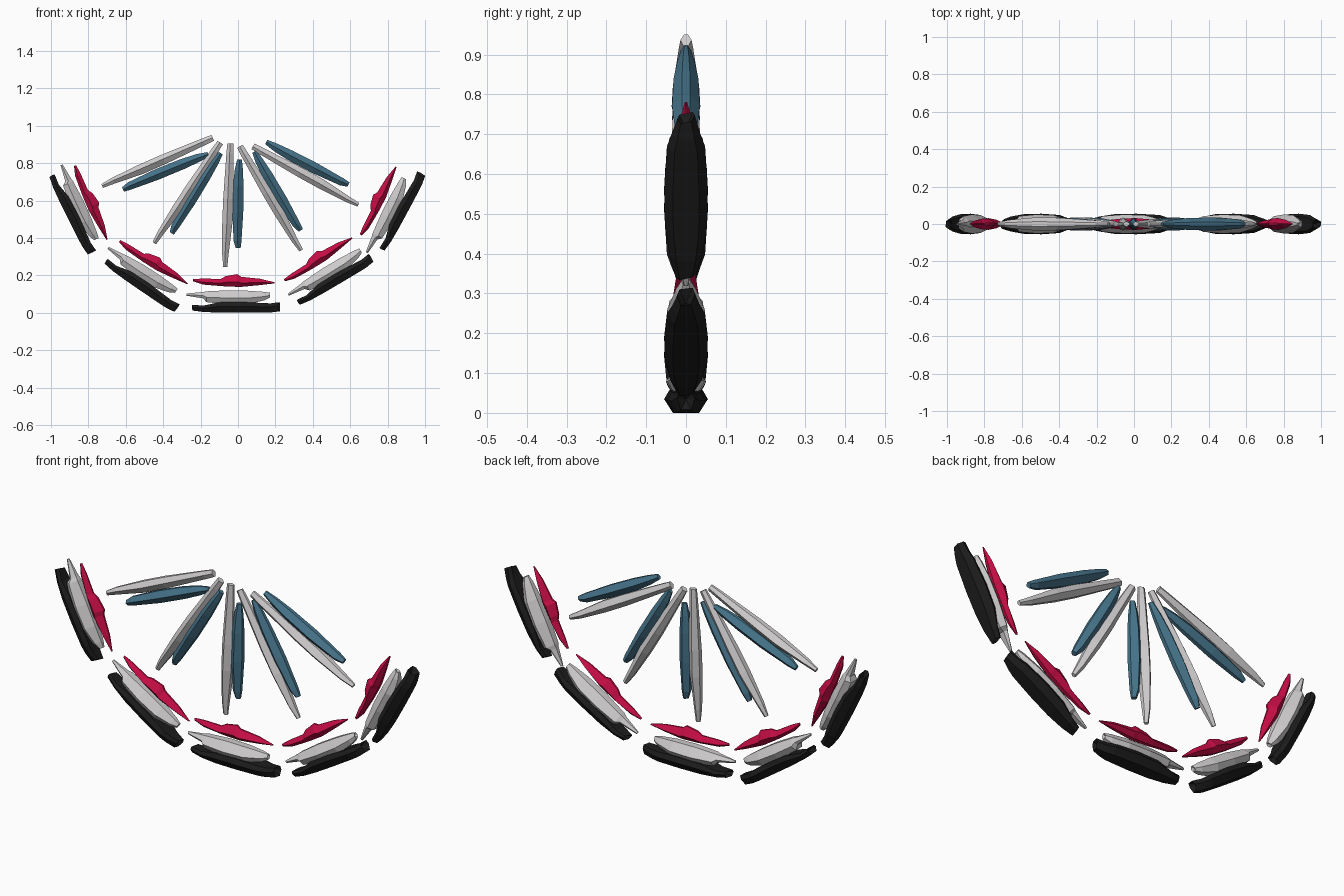
import bpy, bmesh
from mathutils import Vector


def material(name, rgb):
    m = bpy.data.materials.new(name)
    m.diffuse_color = (*rgb, 1)
    return m


WHITE = material("pale grey", (0.62, 0.60, 0.61))
BLACK = material("near black", (0.012, 0.012, 0.012))
RED = material("crimson", (0.56, 0.004, 0.06))
BLUE = material("slate blue", (0.06, 0.17, 0.25))


def shard(name, mat, a, b, stations, top=0.4, bottom=0.4, waist=0.5, notch=0.0, skew=0.0):
    """Faceted sliver from a to b in the XZ plane.
    stations: (fraction along, lower edge, upper edge, half depth)"""
    a, b = Vector((a[0], 0, a[1])), Vector((b[0], 0, b[1]))
    axis = (b - a).normalized()
    side = Vector((-axis.z, 0, axis.x))
    bm = bmesh.new()
    rings = []
    last = len(stations) - 1
    for i, (t, lo, hi, d) in enumerate(stations):
        mid = lo + (hi - lo) * waist
        section = [(lo, -bottom * d), (lo, bottom * d), (mid, d),
                   (hi, top * d), (hi, -top * d), (mid, -d)]
        lean = skew if i in (0, last) else 0
        base = a.lerp(b, t)
        rings.append([bm.verts.new(base + side * v + Vector((0, y, 0)) + axis * lean * y)
                      for v, y in section])
    for r, s in zip(rings, rings[1:]):
        for k in range(6):
            j = (k + 1) % 6
            bm.faces.new((r[k], r[j], s[j], s[k]))
    # ends, hollowed into a forked notch where wanted
    for ring, sign in ((rings[0], 1), (rings[-1], -1)):
        c = sum((v.co for v in ring), Vector()) / 6 + axis * sign * notch
        cv = bm.verts.new(c)
        for k in range(6):
            bm.faces.new((ring[k], ring[(k + 1) % 6], cv))
    bmesh.ops.recalc_face_normals(bm, faces=bm.faces)
    me = bpy.data.meshes.new(name)
    bm.to_mesh(me)
    bm.free()
    me.materials.append(mat)
    ob = bpy.data.objects.new(name, me)
    bpy.context.collection.objects.link(ob)


# Outer black rim plates
black_profile = [(0, -0.018, 0.012, 0.026), (0.12, -0.026, 0.008, 0.040),
                 (0.3, -0.029, 0.026, 0.053), (0.55, -0.030, 0.028, 0.055),
                 (0.82, -0.030, 0.022, 0.048), (0.9, -0.029, 0.020, 0.036),
                 (1, -0.022, 0.026, 0.022)]
for i, (a, b) in enumerate([((-0.99, 0.73), (-0.785, 0.325)), ((-0.70, 0.275), (-0.33, 0.025)),
                            ((-0.24, 0.03), (0.22, 0.03)), ((0.325, 0.06), (0.71, 0.29)),
                            ((0.77, 0.345), (0.98, 0.74))]):
    shard(f"outer_plate_{i + 1}", BLACK, a, b, black_profile,
          top=0.75, bottom=0.6, waist=0.6, notch=0.035, skew=0.25)

# Pale middle rim plates, with a long spike at one end
pale_profile = [(0, -0.004, 0.008, 0.006), (0.2, -0.016, 0.018, 0.028),
                (0.24, -0.036, 0.022, 0.042), (0.5, -0.045, 0.030, 0.051),
                (0.75, -0.040, 0.030, 0.047), (0.93, -0.020, 0.026, 0.026),
                (1, -0.004, 0.022, 0.012)]
for i, (a, b) in enumerate([((-0.945, 0.79), (-0.765, 0.39)), ((-0.695, 0.345), (-0.335, 0.11)),
                            ((-0.275, 0.095), (0.17, 0.085)), ((0.27, 0.095), (0.66, 0.325)),
                            ((0.69, 0.32), (0.895, 0.715))]):
    shard(f"middle_plate_{i + 1}", WHITE, a, b, pale_profile,
          top=0.35, bottom=0.6, waist=0.45, notch=0.01)

# Crimson inner rim shards with a stepped inner edge
red_profile = [(0, -0.002, 0.010, 0.004), (0.12, -0.018, 0.014, 0.016),
               (0.34, -0.024, 0.014, 0.026), (0.40, -0.025, 0.030, 0.029),
               (0.54, -0.026, 0.042, 0.031), (0.59, -0.026, 0.028, 0.031),
               (0.82, -0.014, 0.020, 0.022), (1, -0.003, 0.003, 0.003)]
for i, (a, b) in enumerate([((-0.875, 0.785), (-0.70, 0.39)), ((-0.635, 0.38), (-0.27, 0.155)),
                            ((-0.24, 0.17), (0.195, 0.16)), ((0.25, 0.17), (0.61, 0.40)),
                            ((0.66, 0.415), (0.845, 0.78))]):
    shard(f"inner_shard_{i + 1}", RED, a, b, red_profile, top=0.15, bottom=0.3, waist=0.4)

# Pale spokes: narrow blunt inner end, swelling to the middle
spoke_profile = [(0, -0.017, 0.017, 0.014), (0.08, -0.020, 0.019, 0.018),
                 (0.45, -0.028, 0.026, 0.033), (0.65, -0.028, 0.026, 0.036),
                 (0.9, -0.022, 0.012, 0.022), (1, -0.014, 0.008, 0.010)]
for i, (a, b) in enumerate([((-0.135, 0.935), (-0.725, 0.675)), ((-0.095, 0.91), (-0.445, 0.37)),
                            ((-0.04, 0.905), (-0.065, 0.245)), ((0.01, 0.89), (0.34, 0.335)),
                            ((0.08, 0.89), (0.645, 0.58))]):
    shard(f"pale_spoke_{i + 1}", WHITE, a, b, spoke_profile, top=0.35, bottom=0.35, waist=0.45)

# Blue blades beside the spokes
blade_profile = [(0, -0.010, 0.016, 0.012), (0.12, -0.022, 0.022, 0.022),
                 (0.3, -0.030, 0.026, 0.031), (0.6, -0.032, 0.026, 0.035),
                 (0.92, -0.024, 0.018, 0.026), (1, -0.012, 0.014, 0.014)]
for i, (a, b) in enumerate([((-0.16, 0.85), (-0.615, 0.66)), ((-0.095, 0.855), (-0.355, 0.425)),
                            ((0.005, 0.82), (0.0, 0.345)), ((0.085, 0.86), (0.335, 0.44)),
                            ((0.15, 0.91), (0.59, 0.685))]):
    shard(f"blue_blade_{i + 1}", BLUE, a, b, blade_profile, top=0.3, bottom=0.3, waist=0.5)
